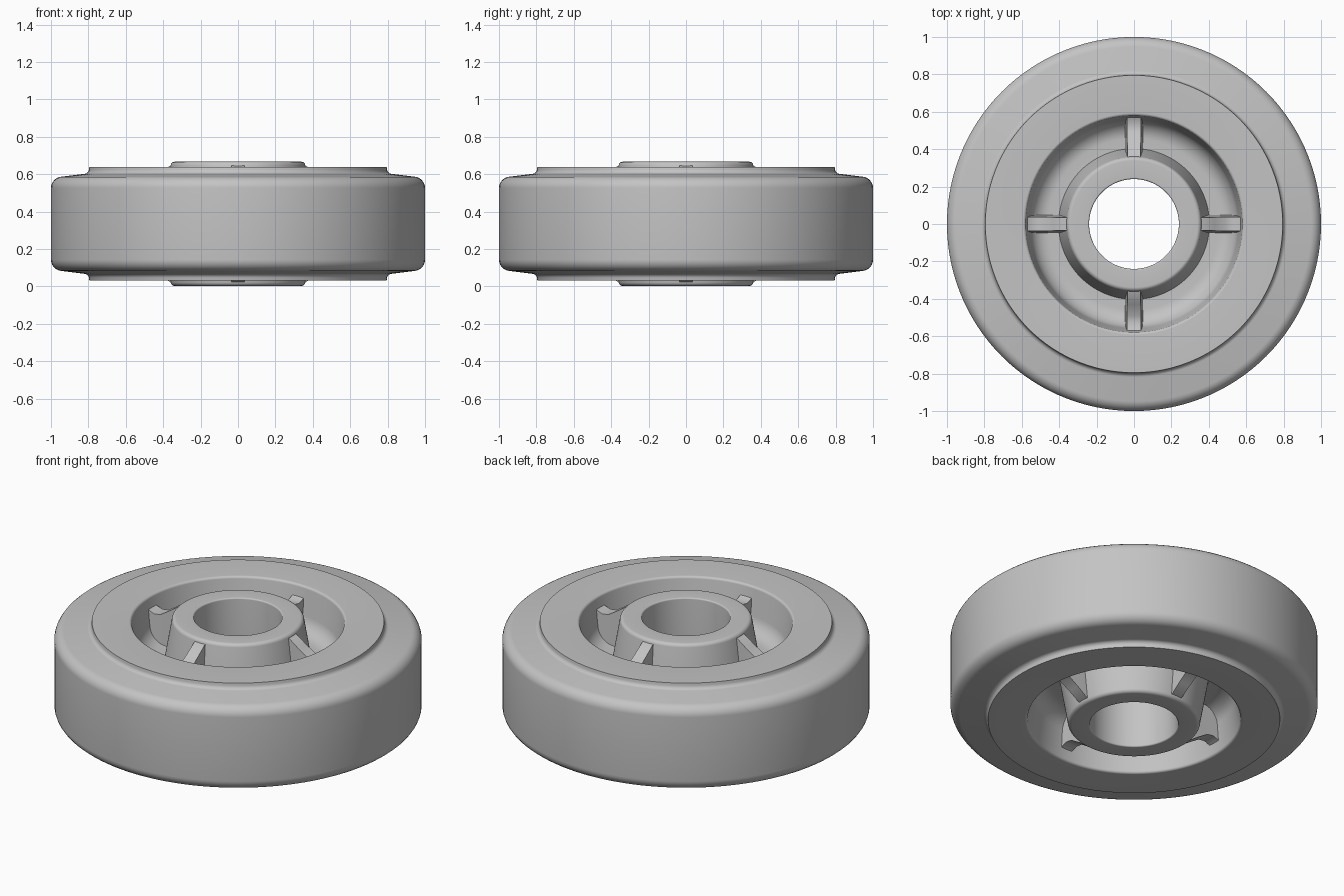
import bpy, bmesh, math
from mathutils import Vector

if "Cube" in bpy.data.objects:
    bpy.data.objects.remove(bpy.data.objects["Cube"], do_unlink=True)

MID = 0.335      # height of the wheel's middle plane
SEGMENTS = 120

grey = bpy.data.materials.new("plain grey")
grey.use_nodes = True
grey.diffuse_color = (0.55, 0.55, 0.55, 1)
grey.node_tree.nodes["Principled BSDF"].inputs["Base Color"].default_value = grey.diffuse_color


def rounded(corners, steps=6):
    """Turn (radius, height, fillet) corners into a profile with rounded corners."""
    pts = []
    for i, (r, z, fillet) in enumerate(corners):
        p = Vector((r, z))
        if not fillet:
            pts.append(p)
            continue
        a = (Vector(corners[i - 1][:2]) - p).normalized()
        b = (Vector(corners[i + 1][:2]) - p).normalized()
        half = math.acos(a.dot(b)) / 2
        centre = p + (a + b).normalized() * (fillet / math.sin(half))
        reach = fillet / math.tan(half)
        start, end = p + a * reach - centre, p + b * reach - centre
        pts += [centre + start.lerp(end, s / steps).normalized() * fillet for s in range(steps + 1)]
    return pts


def mirrored(pts):
    return [Vector((p.x, 2 * MID - p.y)) for p in reversed(pts)]


def finish(name, bm):
    mesh = bpy.data.meshes.new(name)
    bm.to_mesh(mesh)
    bm.free()
    mesh.materials.append(grey)
    ob = bpy.data.objects.new(name, mesh)
    bpy.context.collection.objects.link(ob)
    bpy.ops.object.select_all(action="DESELECT")
    ob.select_set(True)
    bpy.context.view_layer.objects.active = ob
    bpy.ops.object.shade_smooth_by_angle(angle=math.radians(32))


def lathe(name, strips):
    """Spin open profiles round the axle."""
    bm = bmesh.new()
    for pts in strips:
        rings = []
        for p in pts:
            angles = [2 * math.pi * k / SEGMENTS for k in range(SEGMENTS)]
            rings.append([bm.verts.new((p.x * math.cos(t), p.x * math.sin(t), p.y)) for t in angles])
        for low, high in zip(rings, rings[1:]):
            for k in range(SEGMENTS):
                n = (k + 1) % SEGMENTS
                bm.faces.new((low[k], low[n], high[n], high[k]))
    finish(name, bm)


# Tyre: flat tread, rounded shoulders, sidewall sweeping up to the rim
tyre_top = rounded([(1, MID, 0), (1, 0.58, 0.06), (0.8, 0.605, 0.025), (0.795, 0.638, 0)])
lathe("tyre", [mirrored(tyre_top)[:-1] + tyre_top])

# Rim: flat face, recess wall and web on both sides
rim_top = rounded([(0.795, 0.638, 0), (0.58, 0.638, 0.015), (0.545, 0.39, 0.1), (0.39, 0.39, 0)])
lathe("rim", [rim_top, mirrored(rim_top)])

# Hub: tapered boss with a straight bore
hub_top = rounded([(0.405, 0.38, 0), (0.357, 0.667, 0.022), (0.24, 0.667, 0.008), (0.24, MID, 0)])
lathe("hub", [hub_top + mirrored(hub_top)[1:]])

# Ribs: four drafted saddle-topped webs in each recess
rib_top = [(0.33, 0.648), (0.365, 0.645), (0.43, 0.6), (0.49, 0.562), (0.53, 0.556), (0.565, 0.568), (0.59, 0.58)]
bm = bmesh.new()
for side in (1, -1):
    for quarter in range(4):
        turn = quarter * math.pi / 2
        c, s = math.cos(turn), math.sin(turn)

        def vert(r, y, z):
            return bm.verts.new((r * c - y * s, r * s + y * c, MID + side * (z - MID)))

        rows = []
        for r, z in rib_top:
            top_half = 0.034 + 0.04 * (0.648 - z)
            rows.append([vert(r, -0.05, 0.37), vert(r, -top_half, z),
                         vert(r, top_half, z), vert(r, 0.05, 0.37)])
        for a, b in zip(rows, rows[1:]):
            for k in range(4):
                n = (k + 1) % 4
                bm.faces.new((a[k], a[n], b[n], b[k]))
        bm.faces.new(rows[0])
        bm.faces.new(rows[-1])
bmesh.ops.recalc_face_normals(bm, faces=bm.faces)
finish("ribs", bm)
